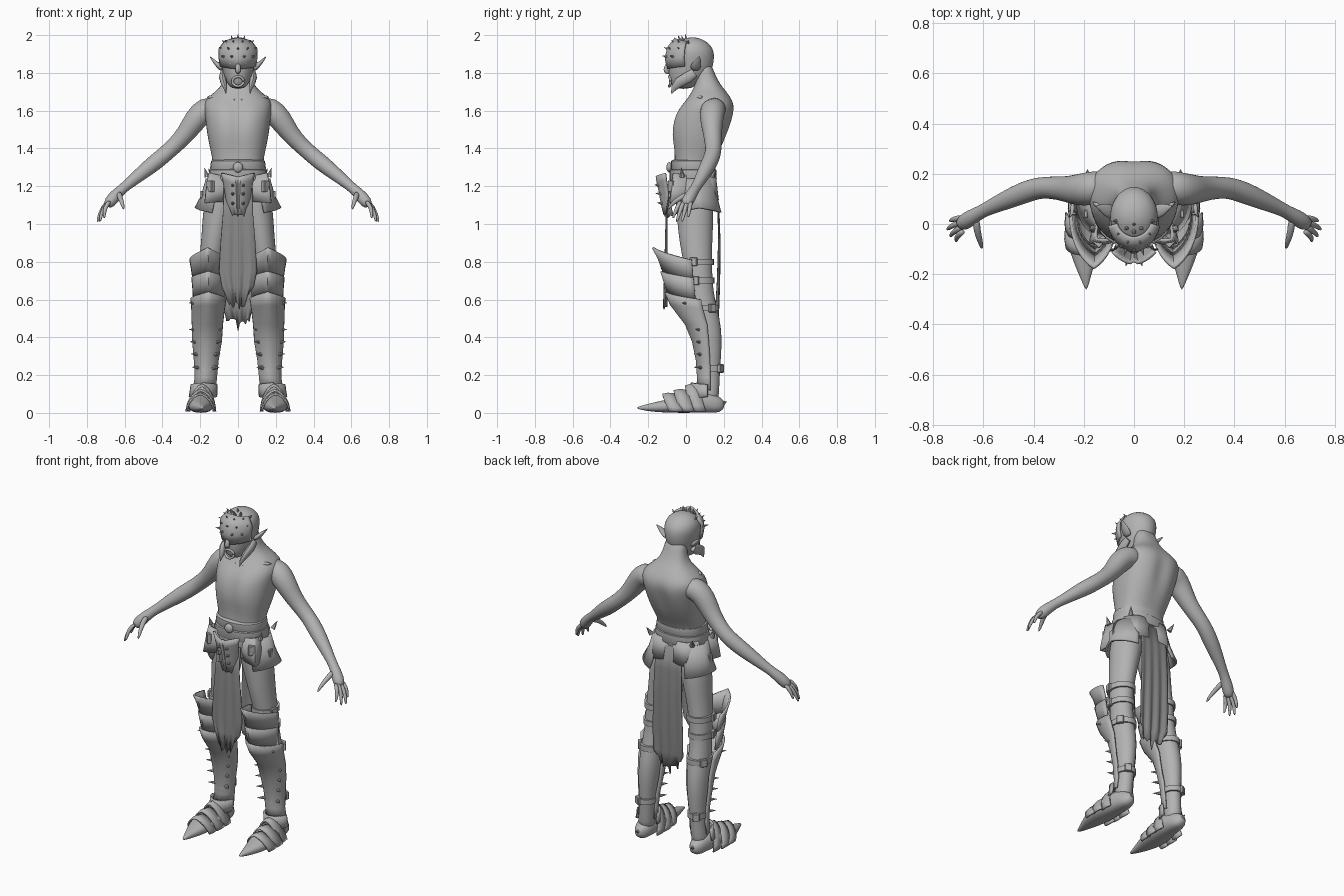
import bpy, bmesh, random
from math import sin, cos, pi, radians, exp, copysign
from mathutils import Vector, Matrix

random.seed(4)
if "Cube" in bpy.data.objects:
    bpy.data.objects.remove(bpy.data.objects["Cube"])


def material(name, value):
    mat = bpy.data.materials.new(name)
    mat.use_nodes = True
    colour = (value, value, value, 1)
    mat.diffuse_color = colour
    mat.node_tree.nodes["Principled BSDF"].inputs["Base Color"].default_value = colour
    return mat


GREY = material("clay grey", 0.45)
DARK = material("dark cloth grey", 0.25)


def finish(name, bm, mirror=False, thick=0, smooth=0, mat=GREY, sharp=35):
    bmesh.ops.recalc_face_normals(bm, faces=bm.faces)
    mesh = bpy.data.meshes.new(name)
    bm.to_mesh(mesh)
    bm.free()
    mesh.materials.append(mat)
    for face in mesh.polygons:
        face.use_smooth = True
    if not smooth:
        mesh.set_sharp_from_angle(angle=radians(sharp))
    obj = bpy.data.objects.new(name, mesh)
    bpy.context.collection.objects.link(obj)
    if mirror:
        obj.modifiers.new("Mirror", "MIRROR").use_mirror_merge = False
    if thick:
        solid = obj.modifiers.new("Thickness", "SOLIDIFY")
        solid.thickness, solid.offset = thick, 0
    if smooth:
        obj.modifiers.new("Smooth", "SUBSURF").levels = smooth
        obj.modifiers["Smooth"].render_levels = smooth
    return obj


def skin(rows, closed=True, bm=None):
    """Join rows of points with quads; cap the ends when the rows are closed."""
    bm = bm or bmesh.new()
    grid = [[bm.verts.new(p) for p in row] for row in rows]
    n = len(grid[0])
    for a, b in zip(grid, grid[1:]):
        for i in range(n if closed else n - 1):
            j = (i + 1) % n
            bm.faces.new((a[i], a[j], b[j], b[i]))
    if closed:
        bm.faces.new(grid[0])
        bm.faces.new(grid[-1])
    return bm


def ring(centre, u, v, n=24, power=2):
    pts = []
    for i in range(n):
        c, s = cos(2 * pi * i / n), sin(2 * pi * i / n)
        pts.append(centre + u * copysign(abs(c) ** (2 / power), c)
                   + v * copysign(abs(s) ** (2 / power), s))
    return pts


def stack(sections, power=2, n=24):
    """Level sections given as z, front y, back y, half width."""
    return [ring(Vector((0, (f + b) / 2, z)), Vector((w, 0, 0)),
                 Vector((0, (b - f) / 2, 0)), n, power) for z, f, b, w in sections]


def tube(path, n=12, bm=None, flat=1):
    """Round sections square to a path of x, y, z, radius."""
    pts = [Vector(p[:3]) for p in path]
    rows = []
    for i, p in enumerate(pts):
        axis = (pts[min(i + 1, len(pts) - 1)] - pts[max(i - 1, 0)]).normalized()
        u = axis.cross(Vector((0, 1, 0))).normalized()
        rows.append(ring(p, u * path[i][3] * flat, axis.cross(u) * path[i][3], n))
    return skin(rows, True, bm)


def shell(name, rows, turn=0, span=90, keel=0.3, thick=0.012, mirror=True, steps=16):
    """Curved plate; rows are z, x, y, reach, half width, rise of the middle."""
    t = radians(turn)
    out, side = Vector((sin(t), -cos(t), 0)), Vector((cos(t), sin(t), 0))
    pts = []
    for z, x, y, reach, half, rise in rows:
        row = []
        for i in range(steps + 1):
            s = 2 * i / steps - 1
            a = s * radians(span)
            along = reach * ((1 - keel) * cos(a) + keel * (1 - abs(s)))
            row.append(Vector((x, y, z + rise * (1 - abs(s)))) + out * along + side * half * sin(a))
        pts.append(row)
    return finish(name, skin(pts, False), mirror, thick)


def spikes(name, items, radius, length, mirror=True):
    bm = bmesh.new()
    for base, aim in items:
        aim = Vector(aim).normalized()
        place = Matrix.Translation(Vector(base) + aim * length * 0.4)
        bmesh.ops.create_cone(bm, segments=8, radius1=radius, radius2=0.001, depth=length,
                              cap_ends=True, matrix=place @ aim.to_track_quat("Z", "Y").to_matrix().to_4x4())
    return finish(name, bm, mirror)


def boxes(name, items, mirror=True):
    bm = bmesh.new()
    for centre, size, turn in items:
        m = Matrix.Translation(centre) @ Matrix.Rotation(radians(turn), 4, "Z") @ Matrix.Diagonal((*size, 1))
        bmesh.ops.create_cube(bm, size=1, matrix=m)
    bmesh.ops.bevel(bm, geom=bm.edges[:], offset=0.003, segments=1, affect="EDGES")
    return finish(name, bm, mirror)


# Torso and neck, with breastbone, spine and rib modelling
rows = stack([(1.14, -.05, .13, .13), (1.24, -.07, .135, .14), (1.32, -.06, .135, .13), (1.40, -.07, .185, .148),
              (1.47, -.077, .22, .163), (1.55, -.065, .25, .172), (1.61, -.04, .262, .18), (1.655, 0, .25, .18),
              (1.70, .03, .215, .12), (1.74, .05, .18, .08), (1.80, .05, .15, .065), (1.86, .05, .13, .06)], 2.4, 36)
for row in rows:
    for p in row:
        chest = exp(-((p.z - 1.54) / .09) ** 2)
        if p.y < .04:
            p.y += chest * (.014 * exp(-(p.x / .025) ** 2) - .008 * exp(-((abs(p.x) - .08) / .05) ** 2))
            p.y += .012 * exp(-((p.z - 1.41) / .04) ** 2) * exp(-(p.x / .06) ** 2)
        elif p.z < 1.68:
            p.y -= chest * .022 * exp(-(p.x / .035) ** 2)
finish("torso", skin(rows), smooth=1)
finish("collar_bone", tube([(.01, .0, 1.655, .008), (.08, .035, 1.668, .010), (.17, .09, 1.672, .012)]), True, smooth=1)

# Arms and hands
finish("arm", tube([(.10, .16, 1.61, .06), (.175, .14, 1.61, .07), (.225, .135, 1.555, .064), (.275, .14, 1.478, .05),
                    (.33, .145, 1.42, .045), (.38, .145, 1.375, .043), (.44, .125, 1.325, .045), (.51, .095, 1.27, .038),
                    (.57, .068, 1.22, .03), (.61, .048, 1.188, .026), (.645, .028, 1.155, .032),
                    (.68, .005, 1.115, .034), (.692, -.004, 1.095, .02)], 16), True, smooth=1)
hand = bmesh.new()
for base_y, tip in ((-.026, (.708, -.07, 1.03)), (-.009, (.732, -.05, 1.01)),
                    (.01, (.745, -.022, 1.01)), (.027, (.733, .012, 1.035))):
    root, tip = Vector((.676, base_y, 1.125)), Vector(tip)
    knuckle = root.lerp(tip, .5) + Vector((.014, 0, .008))
    tube([(*root, .014), (*knuckle, .012), (*tip.lerp(knuckle, .3), .009), (*tip, .004)], 8, hand)
tube([(.63, .025, 1.165, .018), (.625, -.03, 1.14, .015), (.612, -.07, 1.11, .012), (.605, -.1, 1.075, .005)], 8, hand)
finish("fingers", hand, True, smooth=1)

# Head and face
finish("head", skin(stack([(1.715, -.06, .03, .03), (1.74, -.08, .06, .055), (1.77, -.088, .10, .07), (1.80, -.092, .13, .08),
                           (1.84, -.09, .145, .088), (1.88, -.096, .15, .095), (1.92, -.085, .148, .097),
                           (1.955, -.058, .125, .083), (1.98, -.015, .085, .05), (1.988, .02, .05, .015)])), smooth=1)
shell("brow_mask", [(1.835, 0, .02, .115, .094, -.015), (1.88, 0, .02, .127, .101, .0), (1.925, 0, .02, .113, .102, .01),
                    (1.965, 0, .02, .075, .072, .018)], span=75, keel=.1, mirror=False)
finish("nose", tube([(0, -.085, 1.865, .010), (0, -.104, 1.83, .014), (0, -.108, 1.81, .017), (0, -.088, 1.795, .008)]), smooth=1)
finish("lips", tube([(.03 * cos(a * pi / 8), -.09 + .008 * abs(cos(a * pi / 8)), 1.755 + .026 * sin(a * pi / 8), .008)
                     for a in range(17)], 8), smooth=1)
finish("eyelid", tube([(.015, -.09, 1.842, .006), (.035, -.09, 1.85, .01), (.06, -.072, 1.855, .006)]), True, smooth=1)
finish("cheek_guard", tube([(.08, .045, 1.80, .024), (.082, .01, 1.775, .03), (.076, -.035, 1.75, .028),
                            (.068, -.062, 1.722, .017), (.064, -.078, 1.69, .002)], 12, flat=.6), True)
finish("ear", tube([(.08, .045, 1.815, .024), (.10, .052, 1.835, .032), (.125, .062, 1.86, .02), (.152, .072, 1.89, .002)],
                   10, flat=.5), True, smooth=1)
items = []
for elevation, turns in ((8, (18, 46)), (28, (0, 30, 62)), (48, (18, 52, 85)), (66, (0, 45))):
    for turn in turns:
        e, t = radians(elevation), radians(turn)
        d = Vector((sin(t) * cos(e), -cos(t) * cos(e), sin(e)))
        items.append((Vector((0, .02, 1.87)) + Vector((d.x * .1, d.y * .125, d.z * .112)), d))
items.append(((0, .0, 1.975), (0, -.1, 1)))
spikes("head_spikes", items, .009, .032)

# Waist sash, belt and buckle
for name, low, high, grow in (("sash", 1.285, 1.342, .01), ("belt", 1.23, 1.295, .018), ("hip_wrap", 1.13, 1.24, .012)):
    finish(name, skin(stack([(low, -.066 - grow, .14 + grow, .135 + grow), (low + .008, -.07 - grow, .145 + grow, .138 + grow),
                             (high - .008, -.07 - grow, .142 + grow, .133 + grow), (high, -.062, .132, .126)], 2.3)), sharp=50)
bm = bmesh.new()
bmesh.ops.create_uvsphere(bm, u_segments=16, v_segments=8, radius=.028,
                          matrix=Matrix.Translation((0, -.088, 1.30)) @ Matrix.Diagonal((1, .6, 1, 1)))
finish("buckle", bm, smooth=1)

# Hip plates and pouches
shell("side_plate", [(1.24, .05, .05, .115, .10, 0), (1.15, .06, .055, .13, .11, 0), (1.06, .075, .06, .15, .13, .025)],
      turn=95, span=65, keel=.15)
shell("front_hip_plate", [(1.25, .05, .03, .135, .07, .02), (1.18, .05, .03, .155, .075, -.01), (1.12, .05, .03, .165, .06, -.01)],
      turn=48, span=55)
shell("rear_hip_plate", [(1.26, .04, .04, .12, .1, 0), (1.14, .05, .05, .125, .11, -.02)], turn=150, span=60, keel=.1)
boxes("hip_clasp", [((.192, .04, 1.14), (.015, .03, .07), 0), ((.145, -.075, 1.2), (.04, .025, .06), 45)])
spikes("hip_spikes", [((.165, -.02, 1.255), (.3, -.1, 1)), ((.14, .14, 1.255), (.4, .5, 1))], .015, .05)

# Loin plate with studs
outline = [(1.27, .085, .155), (1.235, .078, .15), (1.17, .066, .14), (1.10, .057, .128), (1.045, .045, .115)]
finish("loin_plate", skin([[Vector((w * s / 6, -y + .045 * (s / 6) ** 2 + (.01 if s == 0 else 0),
                                    z - .02 * (1 - abs(s) / 6) * (1 if z > 1.2 else -.5)
                                    + (-.015 if z < 1.05 and abs(s) in (0, 4) else 0)))
                            for s in range(-6, 7)] for z, w, y in outline], False), thick=.014)
spikes("loin_studs", [((.027, -y, z), (.2, -1, .1)) for z, y in ((1.205, .143), (1.16, .136), (1.11, .128))], .010, .028)


# Hanging cloths with torn hems
def cloth(name, sections, hem, steps=16):
    rows = []
    jag = [random.uniform(-.03, .03) for _ in range(steps + 1)]
    for k, (z, y, half) in enumerate(sections):
        last = k == len(sections) - 1
        rows.append([Vector((half * (2 * i / steps - 1), y + .006 * sin(i * 1.3) * k / 3,
                             z + (hem * abs(2 * i / steps - 1) + jag[i] if last else 0))) for i in range(steps + 1)])
    finish(name, skin(rows, False), thick=.006, mat=DARK, sharp=60)


cloth("front_cloth", [(1.2, -.085, .075), (1.05, -.103, .08), (.9, -.105, .092), (.75, -.107, .1), (.67, -.108, .085), (.56, -.11, .05)], .04)
cloth("back_cloth", [(1.22, .155, .085), (1.08, .172, .09), (.9, .176, .095), (.7, .172, .1), (.57, .166, .098), (.46, .16, .08)], .06)

# Legs
leg = [(1.2, .075, .035, .08, .095), (1.1, .095, .045, .088, .1), (1.0, .112, .05, .078, .095), (.9, .128, .052, .068, .087),
       (.8, .143, .062, .064, .076), (.7, .15, .07, .06, .07), (.6, .155, .08, .06, .072), (.5, .16, .1, .062, .08),
       (.4, .163, .113, .06, .078), (.3, .167, .122, .05, .064), (.2, .17, .124, .044, .055), (.1, .178, .122, .046, .053), (.05, .18, .12, .045, .05)]
finish("leg", skin([ring(Vector((x, y, z)), Vector((a, 0, 0)), Vector((0, b, 0))) for z, x, y, a, b in leg]), True, smooth=1)

# Overlapping thigh and knee plates, then the greave
shell("thigh_plate", [(.81, .16, .03, .205, .092, .065), (.76, .157, .035, .18, .086, .06), (.70, .155, .04, .16, .08, .05)], keel=.45)
shell("upper_knee_plate", [(.715, .157, .04, .17, .084, .035), (.66, .156, .045, .158, .08, .035), (.605, .155, .05, .145, .078, .035)], keel=.4)
greave = [(.60, .157, .06, .168, .09, .04), (.555, .158, .07, .15, .084, .02), (.47, .162, .10, .10, .077, 0),
          (.38, .164, .112, .075, .073, 0), (.28, .168, .12, .062, .06, 0), (.19, .17, .122, .058, .053, 0), (.12, .178, .122, .06, .056, .02)]
shell("greave", greave, span=100, keel=.3)
items = []
for z in (.58, .44, .375, .31, .24):
    k = (.44 - z) / .2 if z < .5 else 0
    for t in (radians(55), radians(-45)):
        if z < .5 or t > 0:
            items.append(((.165 + (.074 - .02 * k) * sin(t), .115 - (.072 - .012 * k) * cos(t) - (.07 if z > .5 else 0), z),
                          (sin(t), -cos(t), .05)))
spikes("shin_spikes", items, .012, .045)

# Leg straps and buckles
straps, clasps = bmesh.new(), []
for z, x, y, a, b, turn in ((.80, .143, .062, .074, .086, 75), (.70, .15, .07, .07, .08, 75),
                            (.555, .158, .09, .07, .086, 125), (.235, .169, .124, .055, .068, 150)):
    skin([ring(Vector((x, y, z + h)), Vector((a, 0, 0)), Vector((0, b, 0))) for h in (-.016, .016)], True, straps)
    t = radians(turn)
    clasps.append(((x + a * sin(t), y - b * cos(t), z), (.04, .02, .045), turn))
finish("leg_straps", straps, True)
boxes("strap_buckles", clasps)

# Pointed boots with overlapping instep plates
boot = [(.205, .185, .012, .03, .06), (.18, .185, .04, 0, .085), (.13, .185, .054, 0, .11), (.07, .188, .062, 0, .125),
        (0, .195, .072, 0, .095), (-.08, .2, .066, 0, .076), (-.15, .198, .044, .004, .06), (-.21, .194, .022, .01, .046), (-.262, .19, .004, .022, .03)]
finish("boot", skin([ring(Vector((x, y, (lo + hi) / 2)), Vector((w, 0, 0)), Vector((0, 0, (hi - lo) / 2)), 20, 2.3)
                     for y, x, w, lo, hi in boot]), True, smooth=1)
for k, (y, x, half, top) in enumerate(((.06, .19, .07, .142), (0, .196, .077, .115), (-.06, .2, .074, .095))):
    rows = [[Vector((x + half * g * cos(i * pi / 12), y + d - .035 * sin(i * pi / 12), .008 + top * g * sin(i * pi / 12)
                     * (.8 + .2 * (1 - abs(i - 6) / 6)))) for i in range(13)] for d, g in ((.045, .96), (0, 1), (-.03, .94))]
    finish("instep_plate_%d" % (k + 1), skin(rows, False), True, .008)
shell("ankle_guard", [(.15, .18, .12, .09, .066, .01), (.115, .182, .12, .085, .068, 0), (.085, .186, .12, .09, .07, -.01)], span=85, keel=.3)
spikes("heel_spur", [((.185, .192, .05), (0, 1, .4))], .016, .03)
